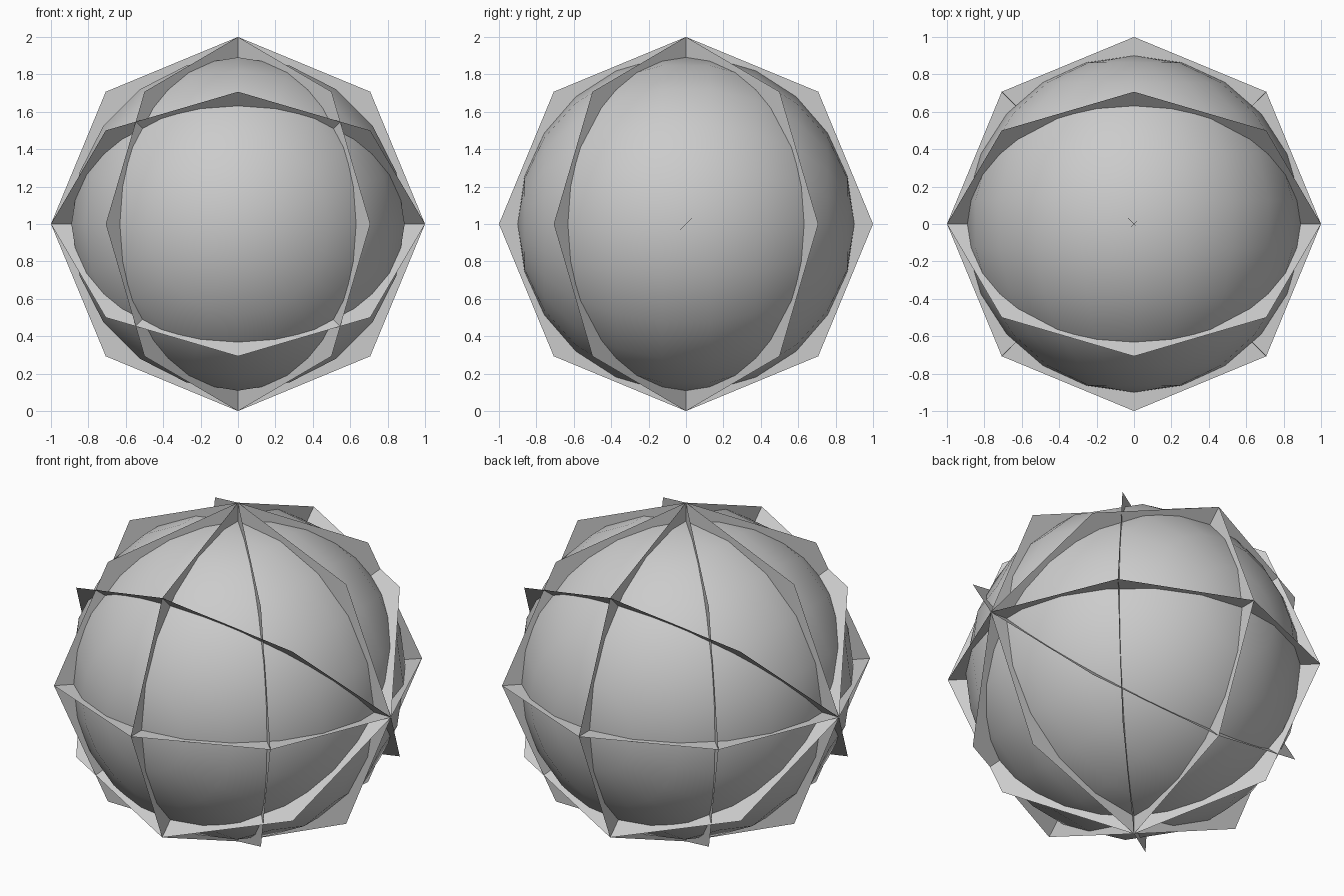
import bpy
from math import radians

cube = bpy.data.objects.get("Cube")
if cube:
    bpy.data.objects.remove(cube, do_unlink=True)

# One plain grey for every part
grey = bpy.data.materials.new("light_grey")
grey.use_nodes = True
color = (0.6, 0.6, 0.6, 1.0)
grey.diffuse_color = color
grey.node_tree.nodes["Principled BSDF"].inputs["Base Color"].default_value = color

CENTRE = (0, 0, 1)


def finish(name):
    obj = bpy.context.object
    obj.name = name
    obj.data.name = name
    obj.data.materials.append(grey)
    return obj


def octagon_disc(name, tilt, turn=0):
    """Flat eight-sided disc through the centre, tilted about x, then turned about z."""
    bpy.ops.mesh.primitive_circle_add(
        vertices=8, radius=1, fill_type='NGON', location=CENTRE,
        rotation=(radians(tilt), 0, radians(turn)))
    return finish(name)


# Smooth ball with its poles at the front and back
bpy.ops.mesh.primitive_uv_sphere_add(
    segments=20, ring_count=11, radius=0.9, location=CENTRE,
    rotation=(radians(90), 0, 0))
finish("ball")
bpy.ops.object.shade_smooth()

# Discs sharing the left-right axis
for name, tilt in (("level_disc", 0), ("rising_disc", 45), ("falling_disc", 135)):
    octagon_disc(name, tilt)

# Upright discs sharing the vertical axis
for turn in range(0, 180, 45):
    octagon_disc(f"upright_disc_{turn}", 90, turn)
